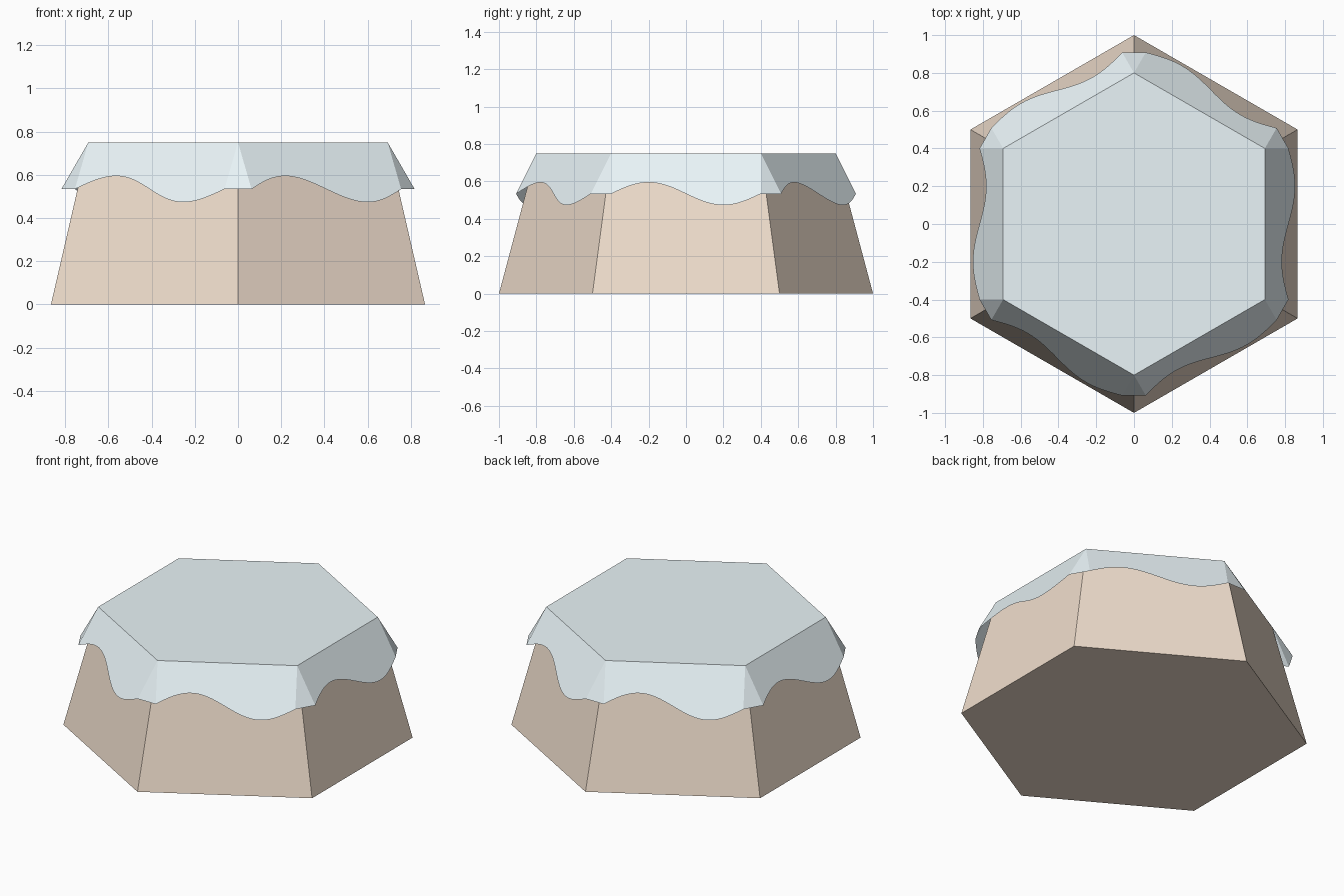
import bpy, bmesh
from math import sin, cos, pi, radians
from mathutils import Vector

if "Cube" in bpy.data.objects:
    bpy.data.objects.remove(bpy.data.objects["Cube"])

TOP, R_TOP, R_BASE = 0.75, 0.8, 1.0
DROP, WAVE, STEPS = 0.25, 0.07, 32   # icing length along its slope, wave height
TILT = radians(30)


def hexagon(r, z):
    return [Vector((r * cos(pi / 6 + i * pi / 3), r * sin(pi / 6 + i * pi / 3), z))
            for i in range(6)]


def finish(bm, name, color):
    bmesh.ops.remove_doubles(bm, verts=bm.verts, dist=1e-5)
    mesh = bpy.data.meshes.new(name)
    bm.to_mesh(mesh)
    bm.free()
    mat = bpy.data.materials.new(name)
    mat.diffuse_color = color
    mat.use_nodes = True
    mat.node_tree.nodes["Principled BSDF"].inputs["Base Color"].default_value = mat.diffuse_color
    mesh.materials.append(mat)
    bpy.context.collection.objects.link(bpy.data.objects.new(name, mesh))


def face(bm, points):
    bm.faces.new([bm.verts.new(p) for p in points])


# Tapered hexagonal cake, its top covered by the icing
bm = bmesh.new()
low, high = hexagon(R_BASE, 0), hexagon(R_TOP, TOP)
face(bm, low[::-1])
for i in range(6):
    j = (i + 1) % 6
    face(bm, [low[i], low[j], high[j], high[i]])
finish(bm, "cake_base", (0.87, 0.73, 0.61, 1))

# Thin icing sheet: hexagon top, flared wavy flaps, corner gussets
bm = bmesh.new()
face(bm, high)
slopes = []
for i in range(6):
    a = (i + 1) * pi / 3
    slopes.append(Vector((cos(a) * sin(TILT), sin(a) * sin(TILT), -cos(TILT))))
for i in range(6):
    p, q = high[i], high[(i + 1) % 6]
    hem = [p.lerp(q, k / STEPS) + slopes[i] * (DROP - WAVE * sin(2 * pi * k / STEPS))
           for k in range(STEPS + 1)]
    face(bm, [q, p] + hem)
    face(bm, [p, p + slopes[i - 1] * DROP, p + slopes[i] * DROP])
finish(bm, "icing", (0.82, 0.91, 0.94, 1))
